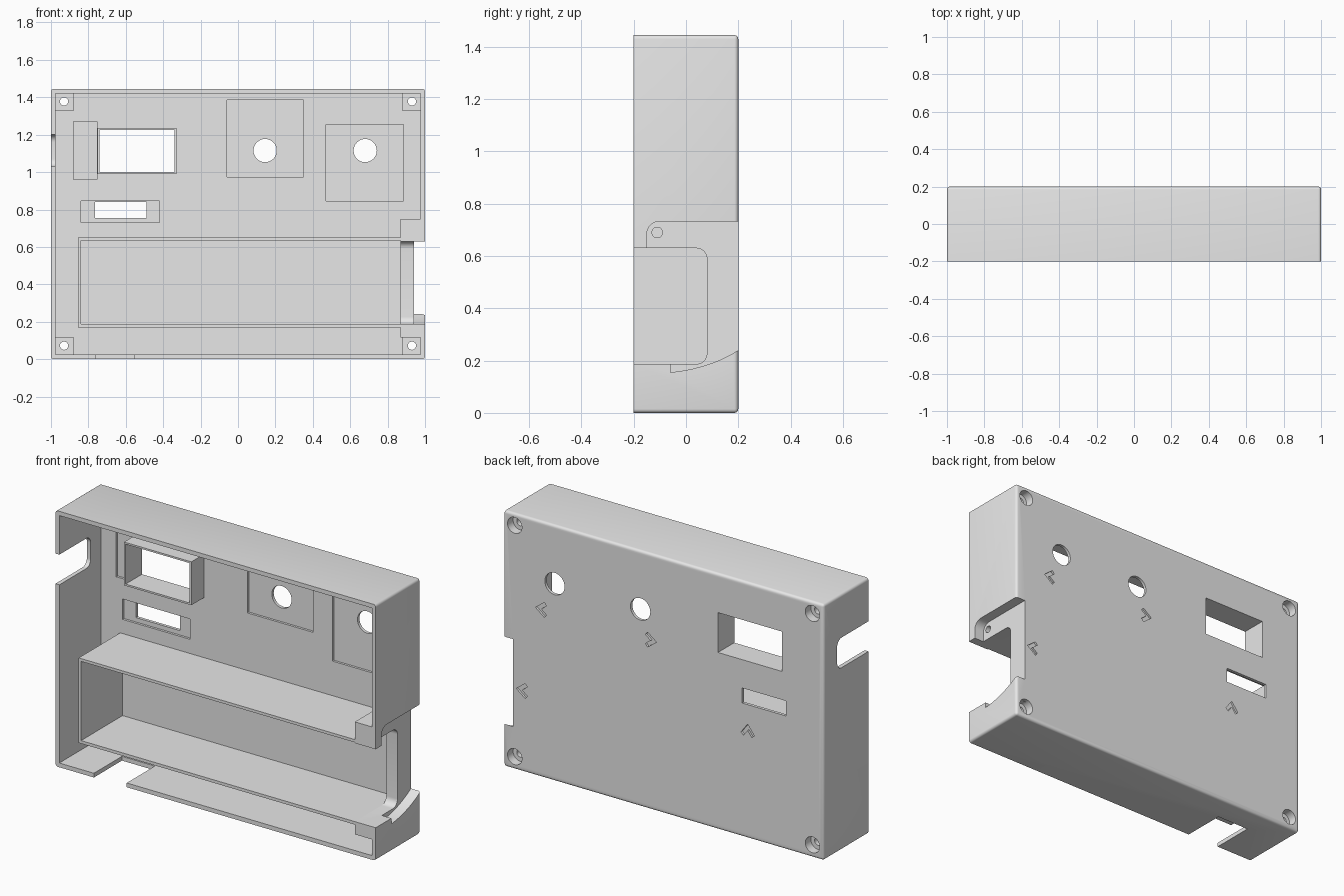
import bpy, bmesh, math
from mathutils import Vector

cube = bpy.data.objects.get("Cube")
if cube:
    bpy.data.objects.remove(cube, do_unlink=True)

grey = bpy.data.materials.new("plain_grey")
grey.use_nodes = True
grey.diffuse_color = (0.8, 0.8, 0.8, 1)
grey.node_tree.nodes["Principled BSDF"].inputs["Base Color"].default_value = (0.8, 0.8, 0.8, 1)


def prism(name, pts, a, b, axis="Y", bevel=0):
    """Extrude a profile, (x, z) along Y or (y, z) along X, from a to b."""
    place = (lambda p, t: (p[0], t, p[1])) if axis == "Y" else (lambda p, t: (t, p[0], p[1]))
    bm = bmesh.new()
    rings = [[bm.verts.new(place(p, t)) for p in pts] for t in (a, b)]
    bm.faces.new(rings[0])
    bm.faces.new(rings[1])
    for i in range(len(pts)):
        j = (i + 1) % len(pts)
        bm.faces.new((rings[0][i], rings[0][j], rings[1][j], rings[1][i]))
    bmesh.ops.recalc_face_normals(bm, faces=bm.faces)
    if bevel:  # round everything except the open front rim
        edges = [e for e in bm.edges if max(v.co.y for v in e.verts) > a + 0.01]
        bmesh.ops.bevel(bm, geom=edges, offset=bevel, segments=4, profile=0.5, affect="EDGES")
    mesh = bpy.data.meshes.new(name)
    bm.to_mesh(mesh)
    bm.free()
    mesh.materials.append(grey)
    obj = bpy.data.objects.new(name, mesh)
    bpy.context.collection.objects.link(obj)
    return obj


def rect(x0, x1, z0, z1):
    return [(x0, z0), (x1, z0), (x1, z1), (x0, z1)]


def arc(cx, cz, r, start, end, n=8):
    return [(cx + r * math.cos(math.radians(start + (end - start) * i / n)),
             cz + r * math.sin(math.radians(start + (end - start) * i / n))) for i in range(n + 1)]


def circle(cx, cz, r):
    return arc(cx, cz, r, 0, 360, 32)[:-1]


def slot(y_end, lo, hi, r):
    """Notch profile open to the front, rounded at its inner end."""
    return ([(-0.25, lo)] + arc(y_end - r, lo + r, r, -90, 0)
            + arc(y_end - r, hi - r, r, 0, 90) + [(-0.25, hi)])


def boolean(parts, tool, op="DIFFERENCE"):
    for part in parts:
        mod = part.modifiers.new("cut", "BOOLEAN")
        mod.operation, mod.solver, mod.object = op, "EXACT", tool
        bpy.context.view_layer.objects.active = part
        bpy.ops.object.modifier_apply(modifier=mod.name)
    bpy.data.objects.remove(tool, do_unlink=True)


FRONT, FLOOR, BACK, TOP = -0.2, 0.17, 0.2, 1.445
WALL = 0.024

# Hollow case, open at the front
shell = prism("case_shell", rect(-1, 1, 0, TOP), FRONT, BACK, bevel=0.015)
boolean([shell], prism("hollow", rect(-1 + WALL, 1 - WALL, WALL, TOP - WALL), -0.3, FLOOR))

# Long tray and the thick wall that closes its end
tray = prism("battery_tray", rect(-0.855, 0.87, 0.17, 0.65), FRONT, FLOOR + 0.01)
boolean([tray], prism("hollow", rect(-0.84, 0.9, 0.187, 0.634), -0.3, 0.3))
end_wall = prism("tray_end_wall", rect(0.87, 1 - WALL, 0.115, 0.75), FRONT, FLOOR + 0.01)

# Raised frame round the display window
frame = prism("window_frame", rect(-0.75, -0.33, 0.99, 1.235), 0.055, FLOOR + 0.01)
boolean([shell, frame], prism("opening", rect(-0.74, -0.34, 1.0, 1.225), -0.1, 0.3))

# Shallow pockets inside the back plate
for box in ((-0.88, -0.755, 0.96, 1.27), (-0.84, -0.42, 0.73, 0.845),
            (-0.06, 0.35, 0.975, 1.385), (0.47, 0.885, 0.845, 1.255)):
    boolean([shell], prism("pocket", rect(*box), 0.1, 0.183))

# Switch slot and two round control holes
boolean([shell], prism("opening", rect(-0.765, -0.49, 0.755, 0.84), 0.1, 0.3))
for x in (0.145, 0.68):
    boolean([shell], prism("hole", circle(x, 1.115, 0.062), 0.1, 0.3))

# Corner screw pads with sunk screw holes
for sx, side in ((-1, "right"), (1, "left")):
    for z, level in ((0.072, "lower"), (1.378, "upper")):
        x = sx * 0.93
        pad_z = (WALL, 0.118) if level == "lower" else (1.327, TOP - WALL)
        pad_x = sorted((sx * 0.88, sx * (1 - WALL)))
        pad = prism(f"screw_pad_{level}_{side}", rect(*pad_x, *pad_z), 0.1, FLOOR + 0.01)
        boolean([shell, pad], prism("sink", circle(x, z, 0.045), 0.15, 0.3))
        boolean([pad], prism("hole", circle(x, z, 0.022), 0, 0.3))

# Hinge recess on the side, with a curved lower edge
a, b, c = Vector((-0.06, 0.155)), Vector((0.09, 0.17)), Vector((0.2, 0.24))
curve = [tuple(a * (1 - t) ** 2 + b * 2 * t * (1 - t) + c * t * t) for t in (i / 10 for i in range(11))]
recess = ([(-0.25, 0.187), (-0.06, 0.187)] + curve + [(0.25, 0.272), (0.25, 0.733)]
          + arc(-0.1, 0.683, 0.05, 90, 180) + [(-0.15, 0.63), (-0.25, 0.63)])
boolean([shell, end_wall], prism("recess", recess, 0.94, 1.1, "X"))
boolean([end_wall], prism("door", slot(0.08, 0.187, 0.63, 0.04), 0.8, 1.1, "X"))
boolean([end_wall], prism("pin", circle(-0.11, 0.69, 0.02), 0.9, 1.1, "X"))

# Cable notches in the side and bottom walls
boolean([shell], prism("notch", slot(0.08, 1.03, 1.2, 0.04), -1.1, -0.93, "X"))
boolean([shell], prism("notch", rect(-0.76, -0.555, -0.1, 0.05), -0.3, 0.05))

# Engraved direction arrows on the back
arrow = [(0.035, 0), (-0.02, 0.042), (-0.034, 0.026), (0, 0), (-0.034, -0.026), (-0.02, -0.042)]
for x, z, turn in ((0.765, 0.95, 0), (0.08, 0.955, 180), (0.885, 0.46, 0), (-0.525, 0.61, 90)):
    s, k = math.sin(math.radians(turn)), math.cos(math.radians(turn))
    pts = [(x + k * u - s * v, z + s * u + k * v) for u, v in arrow]
    boolean([shell], prism("arrow", pts, 0.188, 0.3))

# Smooth the rounded edges, keep the rest sharp
for obj in [shell, tray, end_wall, frame] + [o for o in bpy.data.objects if o.name.startswith("screw_pad")]:
    bpy.ops.object.select_all(action="DESELECT")
    obj.select_set(True)
    bpy.context.view_layer.objects.active = obj
    bpy.ops.object.shade_smooth_by_angle(angle=math.radians(30))
